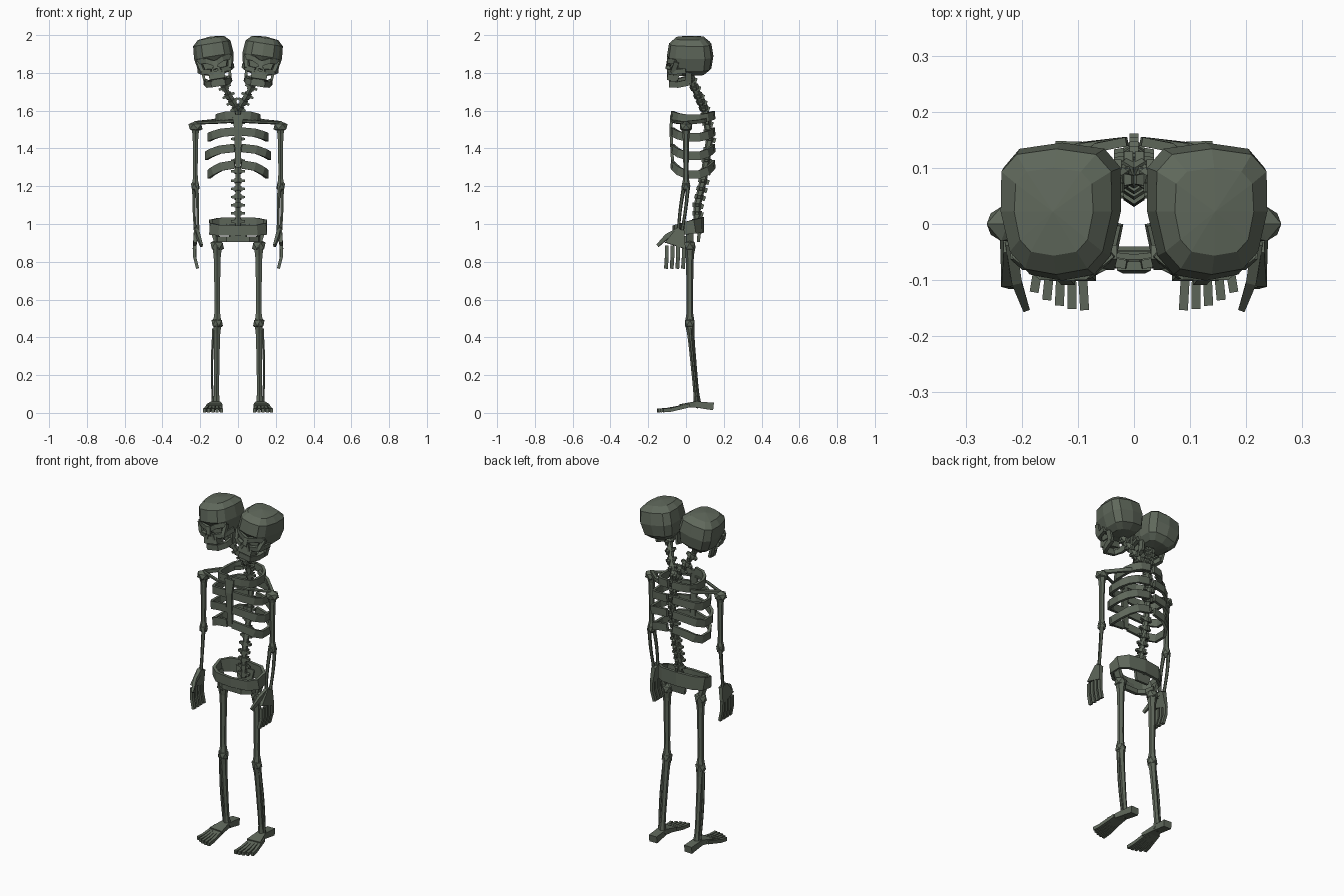
import bpy, bmesh, math
from mathutils import Vector, Matrix

if "Cube" in bpy.data.objects:
    bpy.data.objects.remove(bpy.data.objects["Cube"], do_unlink=True)

bone_colour = (.115, .138, .105, 1)
bone_material = bpy.data.materials.new("grey_green_bone")
bone_material.use_nodes = True
bone_material.diffuse_color = bone_colour
shader = bone_material.node_tree.nodes["Principled BSDF"]
shader.inputs["Base Color"].default_value = bone_colour


def boxy(value, power=.75):
    """Push a sine or cosine outwards, so round outlines become squarer."""
    return math.copysign(abs(value) ** power, value)


def sweep(bm, path, sizes, sides=4, closed=False):
    """Sweep a section (half width, half depth) along a path and cap it."""
    path = [Vector(point) for point in path]
    count = len(path)
    if isinstance(sizes, tuple):
        sizes = [sizes] * count
    heading = (path[-1] - path[0]).normalized()
    reference = Vector((0, 1, 0)) if abs(heading.z) > .7 else Vector((0, 0, 1))
    grow = math.sqrt(2) if sides == 4 else 1
    rings = []
    for i, (point, (width, depth)) in enumerate(zip(path, sizes)):
        following = path[(i + 1) % count] if closed else path[min(i + 1, count - 1)]
        previous = path[i - 1] if closed or i else path[0]
        tangent = (following - previous).normalized()
        across = tangent.cross(reference).normalized()
        upward = across.cross(tangent)
        ring = []
        for k in range(sides):
            angle = (k + .5) * math.tau / sides
            offset = across * width * math.cos(angle) + upward * depth * math.sin(angle)
            ring.append(bm.verts.new(point + offset * grow))
        rings.append(ring)
    pairs = list(zip(rings, rings[1:]))
    if closed:
        pairs.append((rings[-1], rings[0]))
    else:
        bm.faces.new(rings[0])
        bm.faces.new(rings[-1])
    for low, high in pairs:
        for k in range(sides):
            bm.faces.new((low[k - 1], low[k], high[k], high[k - 1]))


def long_bone(bm, start, end, radius, flare, bow=Vector()):
    """A slightly tapering shaft with flared ends that may bow sideways."""
    steps = 8
    path, sizes = [], []
    for k in range(steps + 1):
        t = k / steps
        path.append(start.lerp(end, t) + bow * math.sin(math.pi * t))
        thick = radius * (1.15 - .3 * t + flare * abs(2 * t - 1) ** 6)
        sizes.append((thick, thick))
    sweep(bm, path, sizes, sides=6)


def knob(bm, centre, radii):
    """A faceted joint end."""
    placing = Matrix.Translation(centre) @ Matrix.Diagonal((*radii, 1))
    bmesh.ops.create_icosphere(bm, subdivisions=1, radius=1, matrix=placing)


def vertebrae(bm, path, count, width):
    """Bodies with side and rear processes along a polyline."""
    path = [Vector(point) for point in path]
    sweep(bm, path, (.015, .019), sides=6)
    for i in range(count):
        along = (i + .5) / count * (len(path) - 1)
        k = int(along)
        centre = path[k].lerp(path[k + 1], along - k)
        direction = (path[k + 1] - path[k]).normalized()
        half = direction * .012
        sweep(bm, [centre - half, centre + half], (.022, .025), sides=6)
        wing = direction.cross(Vector((0, 1, 0))).normalized() * width
        sweep(bm, [centre - wing, centre, centre + wing], [(.008, .006), (.014, .01), (.008, .006)])
        sweep(bm, [centre, centre + Vector((0, .032, -.01))], (.008, .013))


def mirrored(half):
    """Continue a half path across the middle."""
    return half + [(-x, y, z) for x, y, z in reversed(half)]


def finish(name, bm, mirror=True, matrix=Matrix()):
    bm.transform(matrix)
    bmesh.ops.recalc_face_normals(bm, faces=bm.faces)
    mesh = bpy.data.meshes.new(name)
    bm.to_mesh(mesh)
    bm.free()
    mesh.materials.append(bone_material)
    part = bpy.data.objects.new(name, mesh)
    bpy.context.collection.objects.link(part)
    if mirror:
        modifier = part.modifiers.new("mirror", 'MIRROR')
        modifier.use_mirror_merge = False


# Skulls, leaning outwards
lean = Matrix.Translation((.125, 0, 1.87)) @ Matrix.Rotation(math.radians(9), 4, 'Y')
bm = bmesh.new()
bmesh.ops.create_uvsphere(bm, u_segments=12, v_segments=6, radius=1)
for vert in bm.verts:
    x, y, z = (boxy(value, .65) for value in vert.co)
    taper = 1 + .15 * y + .06 * z
    # The forehead overhangs the recessed eye sockets
    recess = .04 if y < 0 and z < -.1 else 0
    vert.co = (.106 * x * taper, .022 + (.123 - recess) * y, .02 + .105 * z)
finish("cranium", bm, matrix=lean)

bm = bmesh.new()
sweep(bm, [(0, -.035, 0), (0, -.035, -.08)], [(.068, .035), (.05, .035)])
sweep(bm, [(0, -.092, -.005), (0, -.1, -.05)], (.012, .009))
sweep(bm, [(0, -.065, -.065), (0, -.072, -.107)], (.042, .03))
for side in (1, -1):
    brow_end = (side * .086, -.05, .002)
    cheek = (side * .072, -.07, -.055)
    sweep(bm, [(0, -.09, -.022), (side * .04, -.088, 0), brow_end], (.011, .013))
    sweep(bm, [(side * .025, -.09, -.06), cheek, (side * .088, 0, -.045)], (.01, .013))
    sweep(bm, [brow_end, cheek], (.01, .013))
    sweep(bm, [(side * .012, -.092, -.04), (side * .026, -.092, -.08)], (.007, .009))
finish("face_bones", bm, matrix=lean)

bm = bmesh.new()
sweep(bm, mirrored([(.066, .02, -.11), (.053, -.04, -.125), (.033, -.082, -.127)]), (.01, .016))
sweep(bm, mirrored([(.045, -.045, -.11), (.028, -.08, -.11)]), (.006, .008))
for side in (1, -1):
    sweep(bm, [(side * .074, .015, -.045), (side * .066, .012, -.125)], (.007, .016))
finish("jaw", bm, matrix=lean)

# Spine and the two necks
bm = bmesh.new()
vertebrae(bm, [(0, .1, 1.6), (0, .125, 1.45), (0, .095, 1.25), (0, .06, 1.1), (0, .055, .95)], 14, .036)
finish("spine", bm, mirror=False)
bm = bmesh.new()
vertebrae(bm, [(0, .1, 1.6), (.05, .065, 1.68), (.1, .015, 1.79)], 5, .034)
finish("neck", bm)

# Rib cage: four hoops that droop more towards the bottom, and a breastbone
bm = bmesh.new()
for level in range(4):
    reach = .17 - .014 * (level - 2) ** 2
    height = 1.567 - .093 * level
    droop = .02 + .012 * level
    hoop = []
    for k in range(8):
        angle = math.radians(-87 + 174 * k / 7)
        rise = droop * (math.sin(angle) ** 2 - .5)
        hoop.append((reach * boxy(math.cos(angle)), .037 + .11 * boxy(math.sin(angle)), height + rise))
    sweep(bm, hoop, (.008, .022))
finish("ribs", bm)
bm = bmesh.new()
sweep(bm, [(0, -.075, 1.58), (0, -.08, 1.5), (0, -.07, 1.3)], [(.03, .008), (.02, .008), (.014, .008)])
finish("breastbone", bm, mirror=False)

# Shoulder girdle
shoulder = Vector((.225, 0, 1.515))
bm = bmesh.new()
top = shoulder + Vector((0, 0, .02))
sweep(bm, [(.015, -.07, 1.545), (.1, -.055, 1.54), top], (.009, .009), sides=6)
sweep(bm, [top, (.13, .09, 1.545), (.05, .125, 1.56)], (.008, .01))
finish("collar_bones", bm)

# Arms
elbow = Vector((.226, 0, 1.2))
wrist = Vector((.22, -.03, .97))
bm = bmesh.new()
long_bone(bm, shoulder, elbow, .015, .7)
knob(bm, shoulder, (.042, .036, .03))
knob(bm, elbow, (.026, .026, .03))
finish("upper_arm", bm)
bm = bmesh.new()
for way in (1, -1):
    spread = Vector((.007, .01, 0)) * way
    long_bone(bm, elbow + spread, wrist + spread, .009, .3, bow=spread * .4)
finish("forearm", bm)

# Hands
knuckles = Vector((.229, -.057, .885))
bm = bmesh.new()
sweep(bm, [wrist, knuckles], [(.013, .022), (.009, .057)])
sweep(bm, [wrist, (.21, -.1, .935), (.193, -.15, .885)], [(.01, .016), (.009, .013), (.006, .008)])
for finger in range(4):
    base = knuckles + Vector((0, .03 * (finger - 1.5), 0))
    bend = base + Vector((0, 0, -.06))
    sweep(bm, [base, bend, bend + Vector((-.015, -.004, -.06))], (.008, .01))
finish("hand", bm)

# Pelvis: ring, lower loop and hip links
hip = Vector((.11, .02, .885))
bm = bmesh.new()
ring, heights = [], []
for k in range(10):
    angle = (k + .5) * math.tau / 10
    back = boxy(math.sin(angle))
    ring.append((.148 * boxy(math.cos(angle)), .012 + .075 * back, .98 + .015 * back))
    heights.append((.009, .034 + .007 * back))
sweep(bm, ring, heights, closed=True)
sweep(bm, mirrored([(.115, .03, .925), (.1, -.02, .92), (.06, -.05, .92)]), (.01, .014))
sweep(bm, [(0, .075, 1), (0, .065, .905)], [(.06, .01), (.04, .008)])
sweep(bm, [(0, -.056, .96), (0, -.052, .91)], (.04, .008))
for side in (1, -1):
    sweep(bm, [(side * .138, .02, .97), (side * hip.x, hip.y, hip.z)], (.01, .02))
finish("pelvis", bm, mirror=False)

# Legs
knee = Vector((.11, .02, .475))
ankle = Vector((.114, .06, .045))
bm = bmesh.new()
long_bone(bm, hip, knee, .018, .6)
knob(bm, hip, (.04, .034, .036))
knob(bm, knee, (.034, .03, .034))
finish("thigh", bm)
bm = bmesh.new()
long_bone(bm, knee, ankle, .016, .5)
outer = Vector((.018, 0, 0))
long_bone(bm, knee + outer - Vector((0, 0, .03)), ankle + outer, .007, .3, bow=outer * .45)
finish("shin", bm)

# Feet
bm = bmesh.new()
knob(bm, ankle, (.028, .026, .022))
sweep(bm, [(.115, .145, .034), (.118, .05, .045), (.124, -.03, .037)], [(.025, .02), (.025, .016), (.042, .009)])
for toe in range(5):
    start = Vector((.098 + .014 * toe, .02, .04))
    tip = Vector((.088 + .0225 * toe, .002 * toe ** 2 - .153, .013))
    ball = start.lerp(tip, .7) - Vector((0, 0, .005))
    sweep(bm, [start, ball, tip], (.008, .01))
finish("foot", bm)
